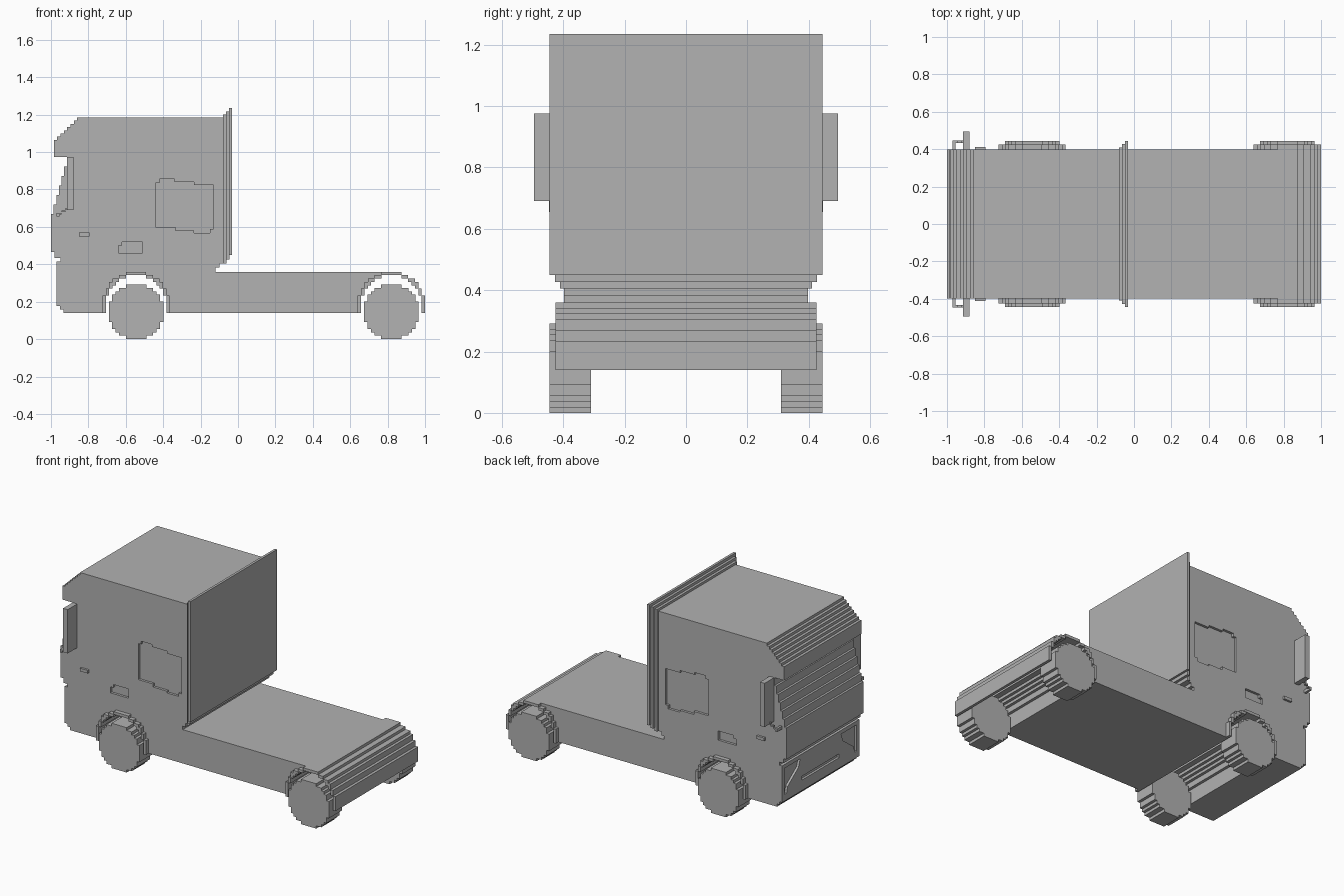
import bpy, bmesh, math

cube = bpy.data.objects.get("Cube")
if cube:
    bpy.data.objects.remove(cube, do_unlink=True)

grey = bpy.data.materials.new("plain grey")
grey.use_nodes = True
grey.diffuse_color = (0.445, 0.445, 0.445, 1)
grey.node_tree.nodes["Principled BSDF"].inputs["Base Color"].default_value = grey.diffuse_color

U = 0.018            # size of one stair step
ARCH = 9 * U         # inner radius of a wheel arch
FRONT, REAR = -0.545, 0.82


def prism(name, outline, lo, hi, axis="y"):
    """Extrude an outline of (x, z), or (y, z) for axis x, from lo to hi."""
    bm = bmesh.new()

    def place(p, d):
        return (p[0], d, p[1]) if axis == "y" else (d, p[0], p[1])

    face = bm.faces.new([bm.verts.new(place(p, lo)) for p in outline])
    new = bmesh.ops.extrude_face_region(bm, geom=[face])["geom"]
    shift = (0, hi - lo, 0) if axis == "y" else (hi - lo, 0, 0)
    bmesh.ops.translate(bm, vec=shift, verts=[g for g in new if isinstance(g, bmesh.types.BMVert)])
    bmesh.ops.recalc_face_normals(bm, faces=bm.faces)
    mesh = bpy.data.meshes.new(name)
    bm.to_mesh(mesh)
    bm.free()
    mesh.materials.append(grey)
    obj = bpy.data.objects.new(name, mesh)
    bpy.context.collection.objects.link(obj)
    return obj


def box(name, x0, x1, y0, y1, z0, z1):
    return prism(name, [(x0, z0), (x1, z0), (x1, z1), (x0, z1)], y0, y1)


def stairs(a, b, n):
    """Stair points from a to b, rising first."""
    out = [a]
    for i in range(n):
        z = a[1] + (b[1] - a[1]) * (i + 1) / n
        out += [(a[0] + (b[0] - a[0]) * i / n, z),
                (a[0] + (b[0] - a[0]) * (i + 1) / n, z)]
    return out


def snapped_arc(cx, cz, r, start, end, u=U):
    """Arc in degrees, snapped to a square grid around its centre."""
    out, last = [], None
    for i in range(721):
        t = math.radians(start + (end - start) * i / 720)
        p = (round(r * math.cos(t) / u + 1e-6), round(r * math.sin(t) / u + 1e-6))
        if p == last:
            continue
        if last and p[0] != last[0] and p[1] != last[1]:
            out.append((last[0], p[1]))
        out.append(p)
        last = p
    # keep only the corners
    keep = [p for i, p in enumerate(out)
            if not (0 < i < len(out) - 1 and
                    (out[i - 1][0] == p[0] == out[i + 1][0] or out[i - 1][1] == p[1] == out[i + 1][1]))]
    return [(cx + a * u, cz + b * u) for a, b in keep]


def arch(cx, r, start=180, end=0):
    return snapped_arc(cx, 0.18, r, start, end)


def cut(target, cutter):
    mod = target.modifiers.new("recess", "BOOLEAN")
    mod.operation, mod.solver, mod.object = "DIFFERENCE", "EXACT", cutter
    bpy.context.view_layer.objects.active = target
    bpy.ops.object.modifier_apply(modifier=mod.name)
    bpy.data.objects.remove(cutter, do_unlink=True)


# Cab and chassis in one side profile, with both wheel arches cut through
profile = [(FRONT + ARCH, 0.14), (REAR - ARCH, 0.14)]
profile += arch(REAR, ARCH, 180, 90)
profile += [(REAR, 0.36), (-0.12, 0.36)]
profile += stairs((-0.12, 0.36), (-0.08, 0.405), 2)[1:]
profile += [(-0.08, 1.185), (-0.86, 1.185)]
profile += stairs((-0.86, 1.185), (-0.985, 1.065), 7)[1:]
profile += [(-0.985, 0.975), (-0.915, 0.975)]
profile += stairs((-0.915, 0.975), (-1.0, 0.67), 6)[1:]
profile += [(-1.0, 0.465), (-0.98, 0.465), (-0.98, 0.435), (-0.95, 0.435), (-0.95, 0.415), (-0.97, 0.415)]
profile += stairs((-0.97, 0.195), (-0.915, 0.14), 3)
profile += [(FRONT - ARCH, 0.14)]
profile += arch(FRONT, ARCH)
body = prism("cab_and_chassis", profile, -0.397, 0.397)

# Shallow recesses: side windows, door handles
window = [(-0.44, 0.60), (-0.44, 0.835), (-0.42, 0.835), (-0.42, 0.855), (-0.34, 0.855), (-0.34, 0.84),
          (-0.235, 0.84), (-0.235, 0.825), (-0.13, 0.825), (-0.13, 0.59), (-0.15, 0.59), (-0.15, 0.568),
          (-0.235, 0.568), (-0.235, 0.58), (-0.335, 0.58), (-0.335, 0.6)]
handle = [(-0.64, 0.46), (-0.64, 0.48)] + stairs((-0.64, 0.48), (-0.60, 0.52), 2)[1:] + [(-0.51, 0.52), (-0.51, 0.46)]
for s in (-1, 1):
    for shape in (window, handle):
        cut(body, prism("recess_cutter", shape, s * 0.381, s * 0.45))

# Headlights and grille slot in the bumper
lamp = [(0.37, 0.39), (0.21, 0.39), (0.23, 0.34), (0.34, 0.26), (0.35, 0.22), (0.37, 0.22)]
for s in (-1, 1):
    cut(body, prism("lamp_cutter", [(s * y, z) for y, z in lamp], -1.05, -0.955, "x"))
cut(body, box("grille_cutter", -1.05, -0.955, -0.19, 0.19, 0.245, 0.27))

# Stepped wind deflector behind the cab
for i, (x, half, low, high) in enumerate([(-0.08, 0.41, 0.405, 1.2),
                                          (-0.063, 0.427, 0.427, 1.217),
                                          (-0.047, 0.445, 0.45, 1.235)]):
    box(f"deflector_layer_{i + 1}", x, x + 0.016 if i == 2 else x + 0.018, -half, half, low, high)

# Fender bands and wheels
for label, cx in (("front", FRONT), ("rear", REAR)):
    ring = [(cx - ARCH - U, 0.14)] + arch(cx, ARCH + U) + [(cx + ARCH + U, 0.14), (cx + ARCH, 0.14)]
    ring += arch(cx, ARCH, 0, 180) + [(cx - ARCH, 0.14)]
    prism(f"{label}_fender", ring, -0.425, 0.425)
    disc = snapped_arc(cx, 0.146, 0.148, 0, 360, 0.01825)[:-1]
    for side, s in (("left", 1), ("right", -1)):
        prism(f"{label}_{side}_wheel", disc, s * 0.31, s * 0.445)

# Mirrors with their arms, and side markers
for side, s in (("left", 1), ("right", -1)):
    box(f"{side}_mirror", -0.913, -0.88, s * 0.435, s * 0.495, 0.69, 0.975)
    box(f"{side}_mirror_mount", -0.913, -0.88, s * 0.39, s * 0.44, 0.69, 0.975)
    arm = stairs((-0.965, 0.655), (-0.9, 0.69), 3) + [(-0.9, 0.715)]
    arm += stairs((-0.9, 0.715), (-0.965, 0.675), 3)[1:]
    prism(f"{side}_mirror_arm", arm, s * 0.433, s * 0.447)
    box(f"{side}_arm_root", -0.97, -0.955, s * 0.39, s * 0.447, 0.655, 0.675)
    box(f"{side}_marker", -0.85, -0.795, s * 0.39, s * 0.411, 0.55, 0.57)
